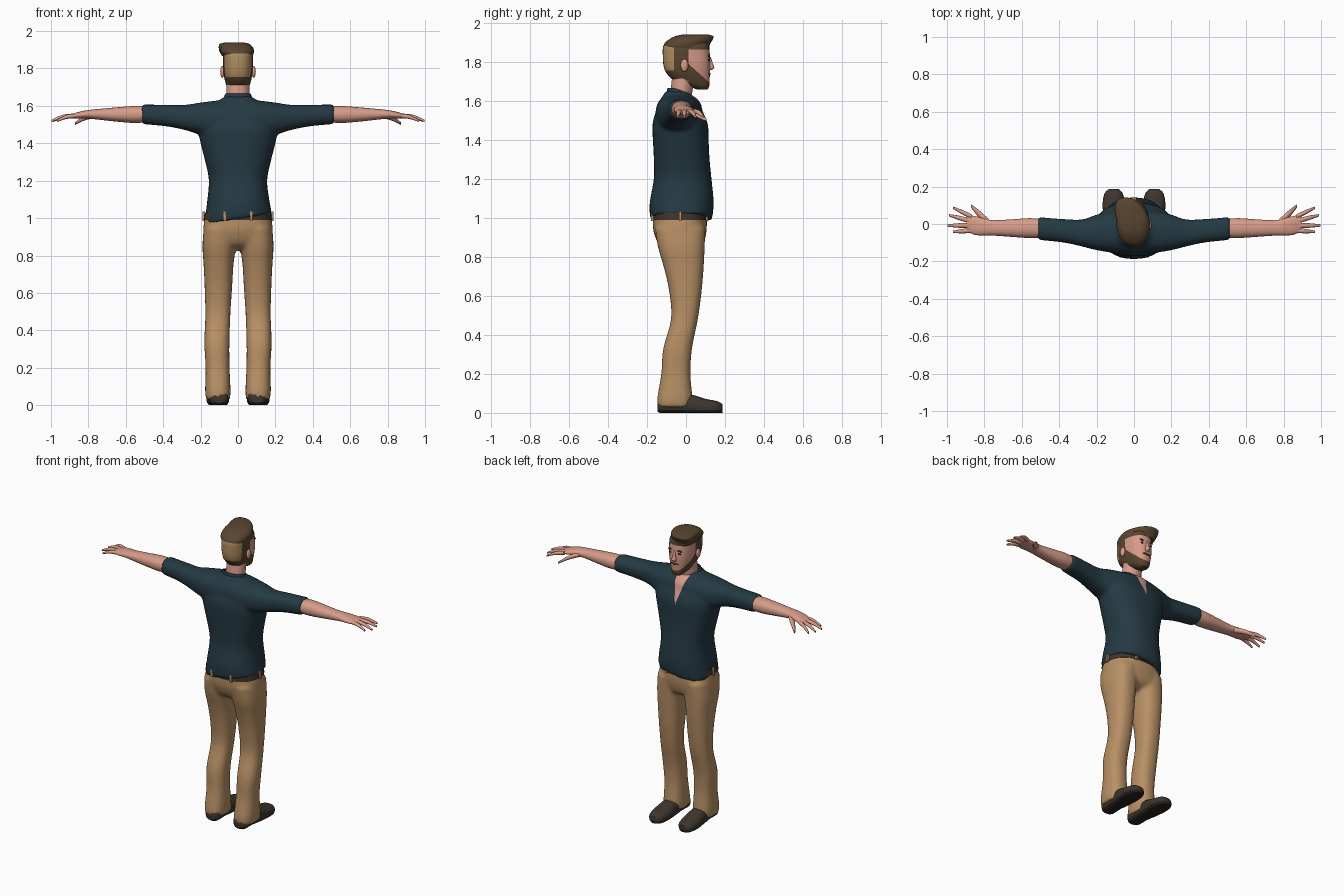
import bpy, bmesh, math
from mathutils import Matrix, Vector

cube = bpy.data.objects.get("Cube")
if cube:
    bpy.data.objects.remove(cube)


def material(name, r, g, b):
    m = bpy.data.materials.new(name)
    m.use_nodes = True
    m.diffuse_color = (r, g, b, 1)
    bsdf = m.node_tree.nodes["Principled BSDF"]
    bsdf.inputs["Base Color"].default_value = (r, g, b, 1)
    bsdf.inputs["Roughness"].default_value = 0.9
    return m


SHIRT = material("dark_teal_cloth", .018, .042, .056)
PANTS = material("tan_cloth", .48, .28, .13)
SKIN = material("skin", .68, .33, .25)
HAIR = material("brown_hair", .10, .06, .03)
PATCH = material("light_tan_hair", .44, .27, .12)
SHOE = material("dark_brown_leather", .048, .035, .026)
SOLE = material("black_brown_sole", .022, .017, .014)
EYE = material("dark_eye", .03, .022, .018)


def loft(bm, rings, axis="Z", side=1, n=2.4, sides=32, steps=4, capped=True):
    """Smooth tube through rings of (position on axis, centre a, centre b, radius a, radius b)."""
    ks = [Vector(r) for r in rings]
    ks = [2 * ks[0] - ks[1]] + ks + [2 * ks[-1] - ks[-2]]
    path = []
    for p, q, r, s in zip(ks, ks[1:], ks[2:], ks[3:]):
        for i in range(steps):
            t = i / steps
            path.append((2 * q + (r - p) * t + (2 * p - 5 * q + 4 * r - s) * t * t
                         + (3 * q - p - 3 * r + s) * t ** 3) / 2)
    path.append(ks[-2])
    loops = []
    for t, a, b, ra, rb in path:
        loop = []
        for i in range(sides):
            c, s = math.cos(math.tau * i / sides), math.sin(math.tau * i / sides)
            u = a + ra * math.copysign(abs(c) ** (2 / n), c)
            v = b + rb * math.copysign(abs(s) ** (2 / n), s)
            x, y, z = {"Z": (u, v, t), "X": (t, u, v), "Y": (u, t, v)}[axis]
            loop.append(bm.verts.new((x * side, y, z)))
        loops.append(loop)
    for lo, hi in zip(loops, loops[1:]):
        for i in range(sides):
            j = (i + 1) % sides
            bm.faces.new((lo[i], lo[j], hi[j], hi[i]))
    if capped:
        bm.faces.new(loops[0])
        bm.faces.new(loops[-1])


def ball(bm, centre, size):
    bmesh.ops.create_uvsphere(bm, u_segments=16, v_segments=10, radius=1,
                              matrix=Matrix.Translation(centre) @ Matrix.Diagonal((*size, 1)))


def cut(bm, point, normal):
    geom = bm.verts[:] + bm.edges[:] + bm.faces[:]
    bmesh.ops.bisect_plane(bm, geom=geom, plane_co=point, plane_no=normal)


def paint(bm, rule):
    for f in bm.faces:
        f.material_index = rule(f.calc_center_median())


def finish(name, bm, *mats, angle=50):
    bmesh.ops.recalc_face_normals(bm, faces=bm.faces)
    mesh = bpy.data.meshes.new(name)
    bm.to_mesh(mesh)
    bm.free()
    ob = bpy.data.objects.new(name, mesh)
    bpy.context.collection.objects.link(ob)
    for m in mats:
        mesh.materials.append(m)
    bpy.ops.object.select_all(action="DESELECT")
    ob.select_set(True)
    bpy.context.view_layer.objects.active = ob
    bpy.ops.object.shade_smooth_by_angle(angle=math.radians(angle))
    return ob


def fuse(bm):
    """Blend overlapping volumes into one soft surface."""
    bmesh.ops.recalc_face_normals(bm, faces=bm.faces)
    ob = finish("blend", bm)
    mod = ob.modifiers.new("remesh", "REMESH")
    mod.mode, mod.voxel_size = "VOXEL", .011
    mod = ob.modifiers.new("soften", "SMOOTH")
    mod.factor, mod.iterations = .5, 6
    out = bmesh.new()
    out.from_object(ob, bpy.context.evaluated_depsgraph_get())
    bpy.data.objects.remove(ob)
    return out


# Shirt: torso and sleeves, with a tilted hem and an open neck
bm = bmesh.new()
loft(bm, [(.995, 0, -.025, .182, .16), (1.08, 0, -.022, .168, .164), (1.2, 0, -.017, .156, .148),
          (1.3, 0, -.022, .175, .143), (1.4, 0, -.027, .2, .143), (1.48, 0, -.03, .215, .142),
          (1.55, 0, -.035, .2, .118), (1.6, 0, -.04, .13, .092), (1.65, 0, -.048, .076, .058)])
for v in bm.verts:
    v.co.z += .15 * v.co.x * min(1, max(0, (1.2 - v.co.z) / .2))
for s in (1, -1):
    loft(bm, [(0, -.035, 1.54, .12, .1), (.1, -.04, 1.53, .115, .1), (.2, -.045, 1.532, .095, .086),
              (.28, -.048, 1.538, .072, .068), (.38, -.036, 1.548, .063, .058),
              (.515, -.024, 1.555, .061, .052)], "X", s)
bm = fuse(bm)
for s in (1, -1):
    cut(bm, (0, 0, 1.46), (s, 0, -.25))
paint(bm, lambda c: int(c.y > 0 and abs(c.x) < (c.z - 1.46) * .25))
finish("shirt", bm, SHIRT, SKIN)

# Collar band, open at the front
bm = bmesh.new()
loft(bm, [(1.6, 0, -.035, .088, .078), (1.64, 0, -.035, .08, .066), (1.665, 0, -.035, .07, .06)],
     capped=False)
bmesh.ops.delete(bm, geom=[f for f in bm.faces if f.calc_center_median().y > .01
                           and abs(f.calc_center_median().x) < .035], context="FACES")
for v in bm.verts:
    v.co.z -= .35 * max(0, v.co.y + .06)
collar = finish("collar", bm, SHIRT)
collar.modifiers.new("thickness", "SOLIDIFY").thickness = .008

# Trousers: hips and two legs
bm = bmesh.new()
loft(bm, [(.83, 0, -.02, .1, .06), (.86, 0, -.025, .175, .11), (.92, 0, -.03, .186, .134),
          (.98, 0, -.032, .182, .139), (1.05, 0, -.03, .168, .135)])
for s in (1, -1):
    loft(bm, [(.03, .107, -.058, .064, .088), (.08, .108, -.057, .068, .09), (.2, .109, -.052, .064, .075),
              (.33, .113, -.043, .067, .074), (.48, .108, -.008, .067, .069), (.62, .105, -.003, .073, .083),
              (.75, .104, -.012, .08, .103), (.85, .101, -.024, .089, .12), (.95, .095, -.03, .088, .13)],
         "Z", s)
finish("trousers", fuse(bm), PANTS)

# Belt with cloth loops
bm = bmesh.new()
loft(bm, [(.99, 0, -.032, .182, .143), (1.03, 0, -.032, .177, .142)])
finish("belt", bm, SHOE)
bm = bmesh.new()
for x, y in ((.183, -.03), (-.183, -.03), (.07, -.172), (-.07, -.172), (.07, .106), (-.07, .106)):
    bmesh.ops.create_cube(bm, size=1, matrix=Matrix.Translation((x, y, 1.01))
                          @ Matrix.Diagonal((.014, .014, .05, 1)))
finish("belt_loops", bm, PANTS)

for s, label in ((1, "left"), (-1, "right")):
    # Shoe with a darker sole
    bm = bmesh.new()
    loft(bm, [(-.146, .102, .032, .03, .025), (-.12, .103, .04, .05, .045), (-.05, .104, .045, .052, .05),
              (.03, .106, .04, .055, .053), (.1, .108, .03, .06, .042), (.16, .109, .025, .05, .035),
              (.188, .108, .022, .027, .022)], "Y", s)
    for v in bm.verts:
        v.co.z = max(0, v.co.z)
    cut(bm, (0, 0, .016), (0, 0, 1))
    paint(bm, lambda c: int(c.z < .016))
    finish(label + "_shoe", bm, SHOE, SOLE)

    # Forearm and hand
    bm = bmesh.new()
    loft(bm, [(.48, -.024, 1.555, .05, .043), (.56, -.022, 1.554, .053, .045), (.65, -.022, 1.554, .047, .038),
              (.75, -.021, 1.555, .041, .028), (.8, -.016, 1.555, .045, .023), (.85, -.008, 1.55, .05, .018),
              (.895, .005, 1.543, .044, .011)], "X", s, n=2.2)
    # Each finger runs from a knuckle to a tip: x, y, tip x, tip y
    for x, y, tx, ty in ((.87, .04, .968, .087), (.88, .018, .99, .047),
                         (.88, -.008, .998, -.008), (.865, -.034, .968, -.042)):
        mid = (x + tx) / 2, (y + ty) / 2
        loft(bm, [(x, y, 1.547, .013, .012), (*mid, 1.541, .012, .011), (tx, ty, 1.52, .006, .006)],
             "X", s, n=2, sides=12)
    loft(bm, [(.775, .005, 1.55, .02, .016), (.825, .05, 1.534, .021, .014), (.872, .097, 1.505, .009, .007)],
         "X", s, n=2, sides=12)
    finish(label + "_arm", bm, SKIN)

# Neck
bm = bmesh.new()
loft(bm, [(1.56, 0, -.035, .066, .06), (1.64, 0, -.025, .062, .056), (1.73, 0, -.01, .06, .06)], n=2)
finish("neck", bm, SKIN)

# Head: cut along the hairline, beard line and lighter back patch
bm = bmesh.new()
loft(bm, [(1.657, 0, .085, .026, .025), (1.675, 0, .066, .044, .053), (1.7, 0, .032, .058, .088),
          (1.74, 0, .012, .071, .111), (1.78, 0, .005, .078, .12), (1.83, 0, .002, .08, .121),
          (1.88, 0, 0, .079, .117), (1.91, 0, .005, .06, .1)])
for point, normal in (((0, .012, 1.8), (0, 1, 0)), ((0, -.062, 1.8), (0, 1, 0)), ((0, 0, 1.862), (0, 0, 1)),
                      ((0, 0, 1.755), (0, 0, 1)), ((0, 0, 1.705), (0, 0, 1)), ((0, .012, 1.79), (0, .9, 1))):
    cut(bm, point, normal)


def head_colour(c):
    if c.y < -.062 and 1.755 < c.z < 1.878:
        return 2
    if c.z > 1.862 or (c.y < .012 and c.z > 1.705):
        return 1
    return int(c.y > .012 and c.z < 1.79 - .9 * (c.y - .012))


paint(bm, head_colour)
finish("head", bm, SKIN, HAIR, PATCH)

# Swept hair on top, leaning to one side at the front
bm = bmesh.new()
loft(bm, [(1.868, 0, .003, .08, .117), (1.89, -.004, .005, .089, .118), (1.915, -.006, .025, .086, .112),
          (1.932, -.01, .043, .07, .097), (1.94, -.01, .048, .04, .065)])
for v in bm.verts:
    v.co.x -= .3 * max(0, v.co.y - .02)
finish("top_hair", bm, HAIR)

# Face details
bm = bmesh.new()
loft(bm, [(1.757, 0, .118, .012, .012), (1.77, 0, .122, .016, .023), (1.79, 0, .12, .011, .018),
          (1.825, 0, .117, .007, .01)], n=2, sides=12)
finish("nose", bm, SKIN)
ears, eyes, brows = bmesh.new(), bmesh.new(), bmesh.new()
for s in (1, -1):
    ball(ears, (s * .084, -.008, 1.782), (.011, .02, .032))
    ball(eyes, (s * .032, .117, 1.81), (.012, .005, .006))
    ball(brows, (s * .033, .117, 1.829), (.02, .006, .005))
ball(brows, (0, .119, 1.738), (.028, .008, .007))
finish("ears", ears, SKIN)
finish("eyes", eyes, EYE)
finish("brows_and_moustache", brows, HAIR)
